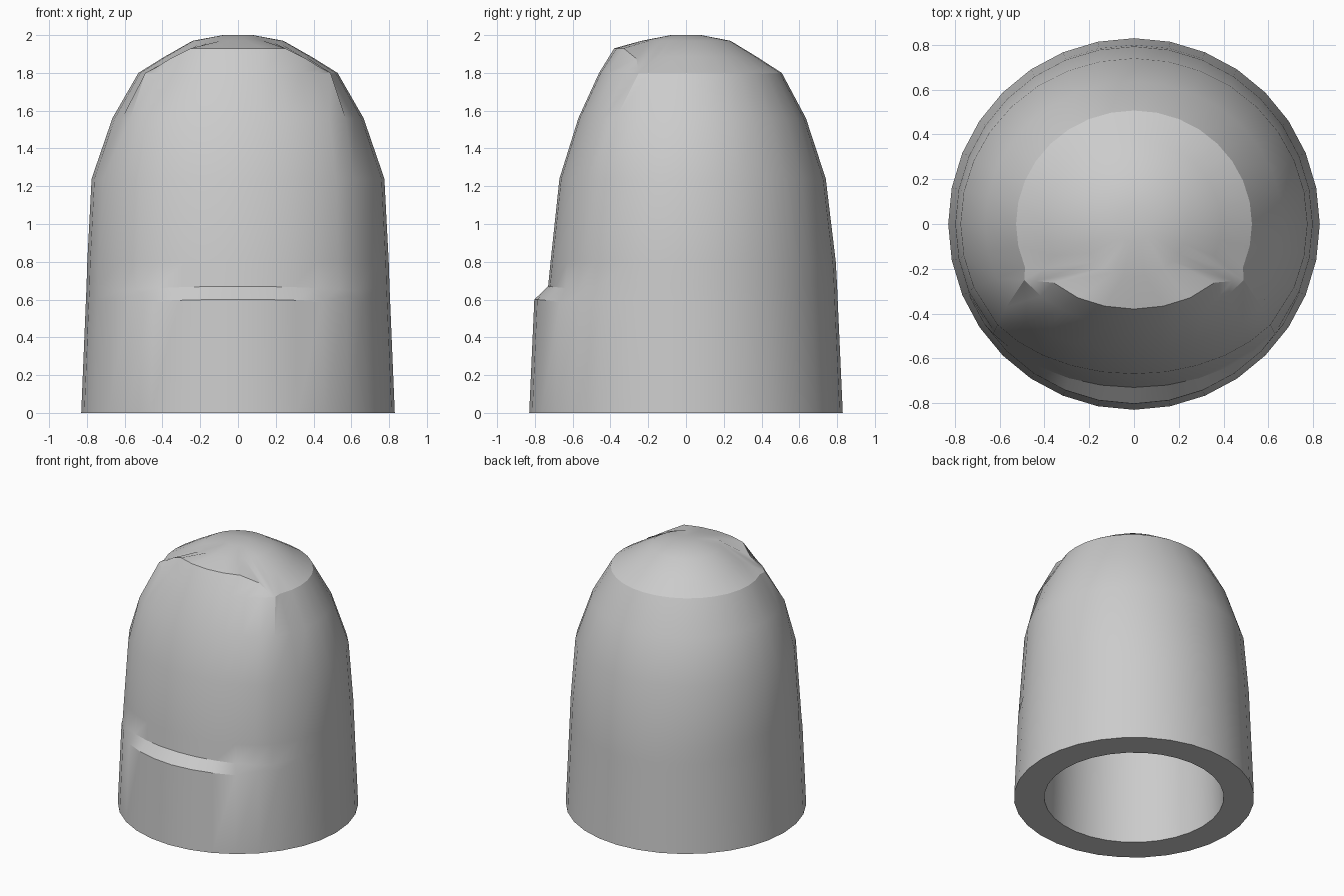
import bpy
import bmesh
from math import sin, cos, radians, pi

cube = bpy.data.objects.get("Cube")
if cube:
    bpy.data.objects.remove(cube, do_unlink=True)

SEGMENTS = 32
EDGE = 5  # columns from the panel centre to its side edge
STEP = 2 * pi / SEGMENTS

grey = bpy.data.materials.new("plain grey")
grey.use_nodes = True
grey.diffuse_color = (0.6, 0.6, 0.6, 1)
grey.node_tree.nodes["Principled BSDF"].inputs["Base Color"].default_value = grey.diffuse_color


def column(i):
    """Signed column number, zero at the front."""
    return i if i <= SEGMENTS // 2 else i - SEGMENTS


def round_point(k, rx, ry, z):
    return (rx * sin(k * STEP), -ry * cos(k * STEP), z)


def panel_point(k, centre_y, edge_x, edge_y, z):
    """Point on the shallow arch of the recessed nail panel."""
    t, end = k * STEP, EDGE * STEP
    sag = (1 - cos(t)) / (1 - cos(end))
    return (edge_x * sin(t) / sin(end), centre_y + (edge_y - centre_y) * sag, z)


def add_ring(bm, points):
    return [bm.verts.new(p) for p in points]


def bridge(bm, low, high):
    for i in range(SEGMENTS):
        j = (i + 1) % SEGMENTS
        bm.faces.new((low[i], low[j], high[j], high[i]))


# Outer wall: z, x radius, y radius, then the panel's centre y, edge x, edge y
wall = [
    (0.00, 0.83, 0.83, None),
    (0.60, 0.805, 0.803, None),
    (0.67, 0.802, 0.80, (-0.73, 0.63, -0.49)),
    (0.80, 0.798, 0.793, (-0.717, 0.625, -0.48)),
    (1.24, 0.775, 0.74, (-0.67, 0.61, -0.45)),
    (1.56, 0.665, 0.635, (-0.57, 0.57, -0.37)),
    (1.80, 0.527, 0.507, (-0.46, 0.49, -0.25)),
]
# Free edge of the nail, from the centre to one side
nail_tip = [(0, -0.38, 1.93), (0.13, -0.367, 1.93), (0.25, -0.33, 1.93),
            (0.36, -0.262, 1.875), (0.44, -0.255, 1.825), (0.40, -0.20, 1.85)]
ledge_dip = [0, 0, -0.004, -0.012, 0.015]

bm = bmesh.new()
columns = [column(i) for i in range(SEGMENTS)]
rings = []
for z, rx, ry, panel in wall:
    points = []
    for k in columns:
        side = abs(k)
        if panel and side <= EDGE:
            x, y, h = panel_point(k, *panel, z)
            if z < 0.7:
                h -= 0.001 * side * side
            points.append((x, y, h))
        else:
            x, y, h = round_point(k, rx, ry, z)
            if h > 0 and side < EDGE:
                h += ledge_dip[side]
            points.append((x, y, h))
    rings.append(add_ring(bm, points))

# Ring through the nail tip, then the crown
tip = []
for k in columns:
    if abs(k) <= EDGE:
        x, y, z = nail_tip[abs(k)]
        tip.append((x if k >= 0 else -x, y, z))
    else:
        tip.append(round_point(k, 0.39, 0.375, 1.885))
rings.append(add_ring(bm, tip))
rings.append(add_ring(bm, [round_point(k, 0.24, 0.235, 1.97) for k in columns]))
rings.append(add_ring(bm, [round_point(k, 0.08, 0.08, 2.0) for k in columns]))
for low, high in zip(rings, rings[1:]):
    bridge(bm, low, high)
bm.faces.new(rings[-1])

# Flat rim and hollow inside
inside = [(0.62, 0), (0.60, 0.7), (0.57, 1.2), (0.46, 1.52), (0.30, 1.72), (0.10, 1.8)]
previous = rings[0]
for r, z in inside:
    ring = add_ring(bm, [round_point(k, r, r, z) for k in columns])
    bridge(bm, ring, previous)
    previous = ring
bm.faces.new(list(reversed(previous)))

bmesh.ops.recalc_face_normals(bm, faces=bm.faces)
mesh = bpy.data.meshes.new("fingertip_sleeve")
bm.to_mesh(mesh)
bm.free()
mesh.materials.append(grey)

sleeve = bpy.data.objects.new("fingertip_sleeve", mesh)
bpy.context.collection.objects.link(sleeve)
bpy.ops.object.select_all(action="DESELECT")
sleeve.select_set(True)
bpy.context.view_layer.objects.active = sleeve
bpy.ops.object.shade_smooth_by_angle(angle=radians(27))
